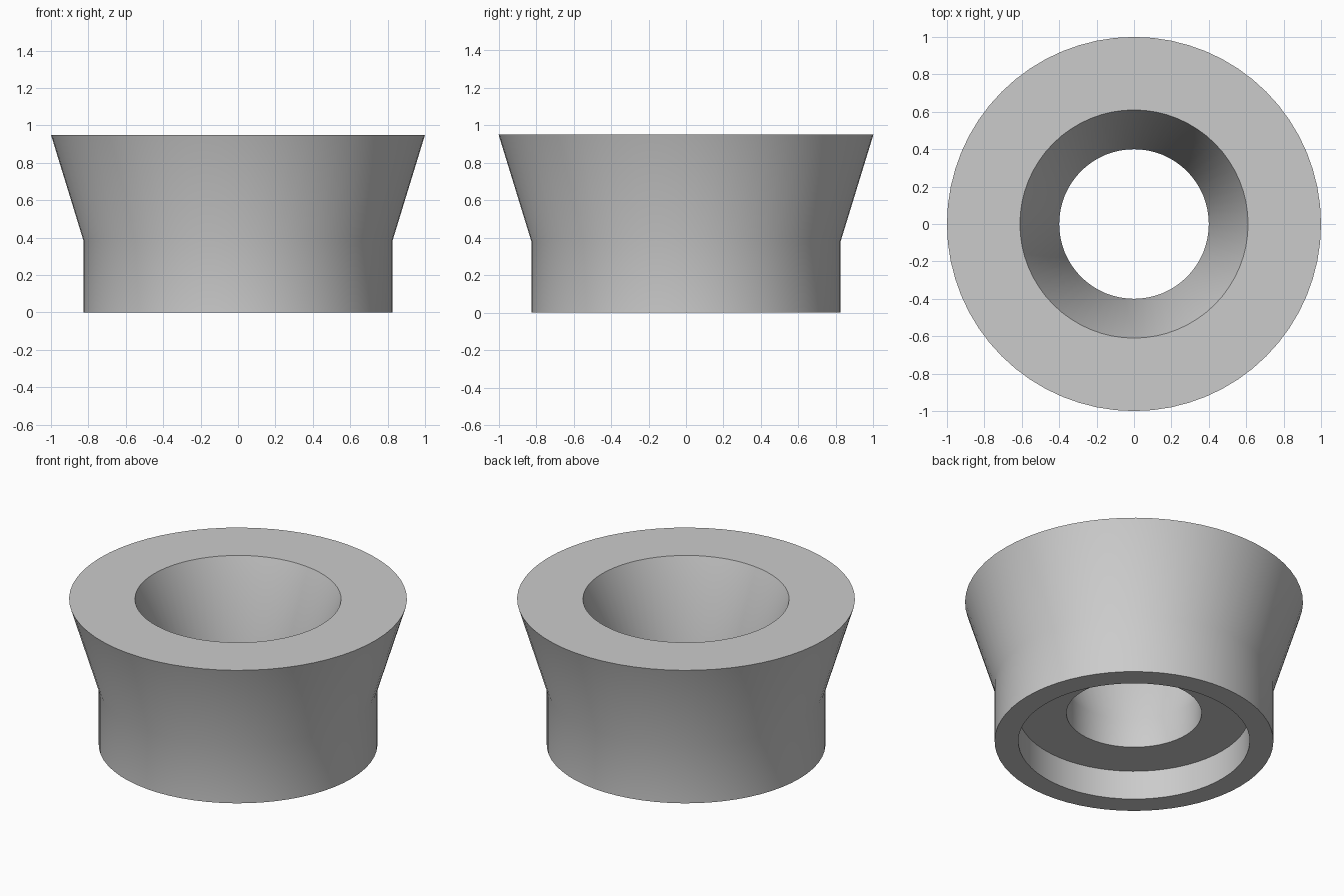
import bpy
import bmesh
import math

cube = bpy.data.objects.get("Cube")
if cube:
    bpy.data.objects.remove(cube, do_unlink=True)

# Plain grey finish
grey = bpy.data.materials.new("neutral_grey")
grey.use_nodes = True
colour = (0.6, 0.6, 0.6, 1)
grey.diffuse_color = colour
grey.node_tree.nodes["Principled BSDF"].inputs["Base Color"].default_value = colour

# Closed wall section as (radius, height): flared outside, funnel bore, base recess
SECTION = [
    (0.825, 0), (0.825, 0.38), (1, 0.95),
    (0.61, 0.95), (0.4, 0.38), (0.4, 0.19),
    (0.685, 0.19), (0.685, 0),
]


def lathe(name, section, sides):
    """Revolve a closed section around the z axis."""
    bm = bmesh.new()
    rings = []
    for i in range(sides):
        a = math.tau * i / sides
        rings.append([bm.verts.new((r * math.cos(a), r * math.sin(a), z))
                      for r, z in section])
    for i, ring in enumerate(rings):
        following = rings[(i + 1) % sides]
        for j in range(len(section)):
            k = (j + 1) % len(section)
            bm.faces.new((ring[j], following[j], following[k], ring[k]))
    bmesh.ops.recalc_face_normals(bm, faces=bm.faces)
    mesh = bpy.data.meshes.new(name)
    bm.to_mesh(mesh)
    bm.free()
    obj = bpy.data.objects.new(name, mesh)
    bpy.context.collection.objects.link(obj)
    return obj


# Flared collar with soft bends and crisp rims
collar = lathe("flared_collar", SECTION, 64)
collar.data.materials.append(grey)
bpy.ops.object.select_all(action="DESELECT")
collar.select_set(True)
bpy.context.view_layer.objects.active = collar
bpy.ops.object.shade_smooth_by_angle(angle=math.radians(30))
